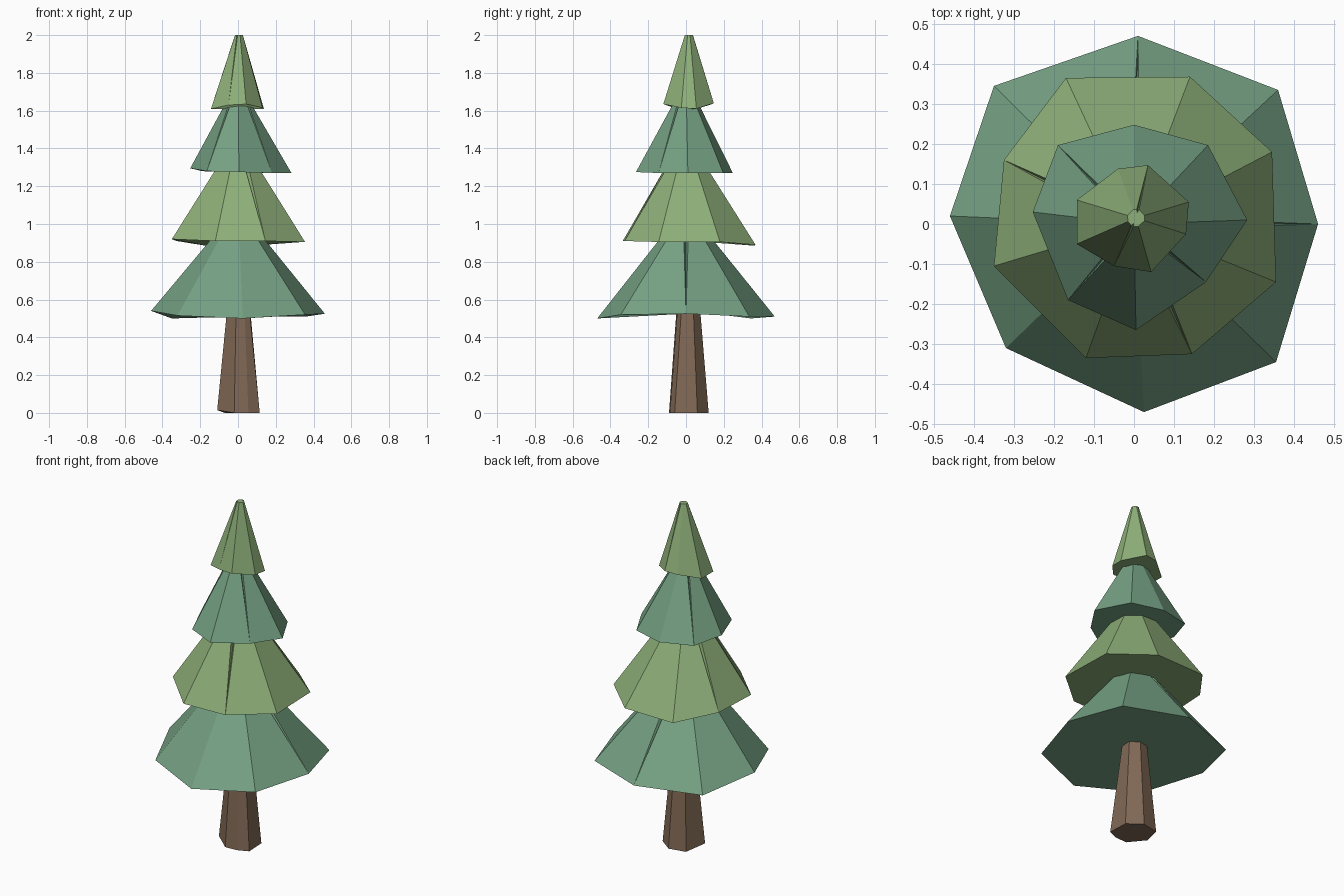
import bpy
import bmesh
from math import atan2, cos, sin

default_cube = bpy.data.objects.get("Cube")
if default_cube:
    bpy.data.objects.remove(default_cube)


def make_material(name, color):
    mat = bpy.data.materials.new(name)
    mat.use_nodes = True
    mat.diffuse_color = (*color, 1)
    mat.node_tree.nodes["Principled BSDF"].inputs["Base Color"].default_value = (*color, 1)
    return mat


blue_green = make_material("blue green needles", (0.18, 0.36, 0.23))
leaf_green = make_material("light green needles", (0.27, 0.43, 0.19))
bark = make_material("brown bark", (0.22, 0.14, 0.09))


def tapered_part(name, corners, radius, height, material, center=(0, 0), creases=()):
    """Irregular ring of corners tapering to a small top ring; creases are V-shaped folds."""
    bm = bmesh.new()
    cx, cy = center

    def top_vert(angle, r):
        return bm.verts.new((cx + r * cos(angle), cy + r * sin(angle), height))

    base = [bm.verts.new(c) for c in corners]
    folds = []
    for i, (x, y, z) in enumerate(corners):
        angle = atan2(y - cy, x - cx)
        if i in creases:
            folds.append([top_vert(angle - 0.13, radius),
                          top_vert(angle, radius * 0.65),
                          top_vert(angle + 0.13, radius)])
        else:
            folds.append([top_vert(angle, radius)])

    # Side panels, plus the narrow faces of each fold
    for i, low in enumerate(base):
        j = (i + 1) % len(base)
        bm.faces.new((low, base[j], folds[j][0], folds[i][-1]))
        for a, b in zip(folds[i], folds[i][1:]):
            bm.faces.new((low, a, b))
    bm.faces.new(base[::-1])
    bm.faces.new([v for fold in folds for v in fold])
    bmesh.ops.recalc_face_normals(bm, faces=bm.faces[:])

    mesh = bpy.data.meshes.new(name)
    bm.to_mesh(mesh)
    bm.free()
    mesh.materials.append(material)
    obj = bpy.data.objects.new(name, mesh)
    bpy.context.collection.objects.link(obj)
    return obj


# Trunk
trunk_outline = [(0.115, -0.06), (0.11, 0.06), (0.03, 0.12), (-0.07, 0.1),
                 (-0.11, -0.02), (-0.02, -0.09), (0.055, -0.085)]
tapered_part("trunk", [(x, y, 0.015 if x < -0.1 else 0) for x, y in trunk_outline],
             0.06, 0.6, bark, center=(0.005, 0.012))

# Branch tiers, from the widest to the tip
tapered_part("bottom_branches", [
    (0.46, 0, 0.525), (0.36, 0.335, 0.51), (0.01, 0.47, 0.51), (-0.35, 0.345, 0.5),
    (-0.46, 0.02, 0.54), (-0.32, -0.31, 0.515), (0.025, -0.47, 0.5), (0.355, -0.345, 0.52)],
    0.1, 0.97, blue_green, creases=(0, 2))

tapered_part("lower_middle_branches", [
    (0.345, 0.18, 0.905), (0.14, 0.368, 0.89), (-0.17, 0.365, 0.885), (-0.325, 0.16, 0.91),
    (-0.35, -0.105, 0.92), (-0.12, -0.335, 0.91), (0.145, -0.325, 0.91), (0.355, -0.145, 0.905)],
    0.09, 1.34, leaf_green, creases=(3, 6))

tapered_part("upper_middle_branches", [
    (0.283, 0.01, 1.27), (0.185, 0.197, 1.27), (0, 0.248, 1.27), (-0.19, 0.197, 1.28),
    (-0.253, 0.03, 1.295), (-0.165, -0.19, 1.28), (0.005, -0.265, 1.275), (0.18, -0.145, 1.27)],
    0.05, 1.67, blue_green, creases=(3, 5, 7))

tapered_part("top_branches", [
    (0.137, 0.055, 1.61), (0.035, 0.147, 1.64), (-0.04, 0.138, 1.635), (-0.143, 0.06, 1.61),
    (-0.143, -0.05, 1.61), (-0.05, -0.105, 1.63), (0.043, -0.12, 1.635), (0.13, -0.025, 1.615)],
    0.022, 2, leaf_green, center=(0.005, 0.015), creases=(1, 5))
